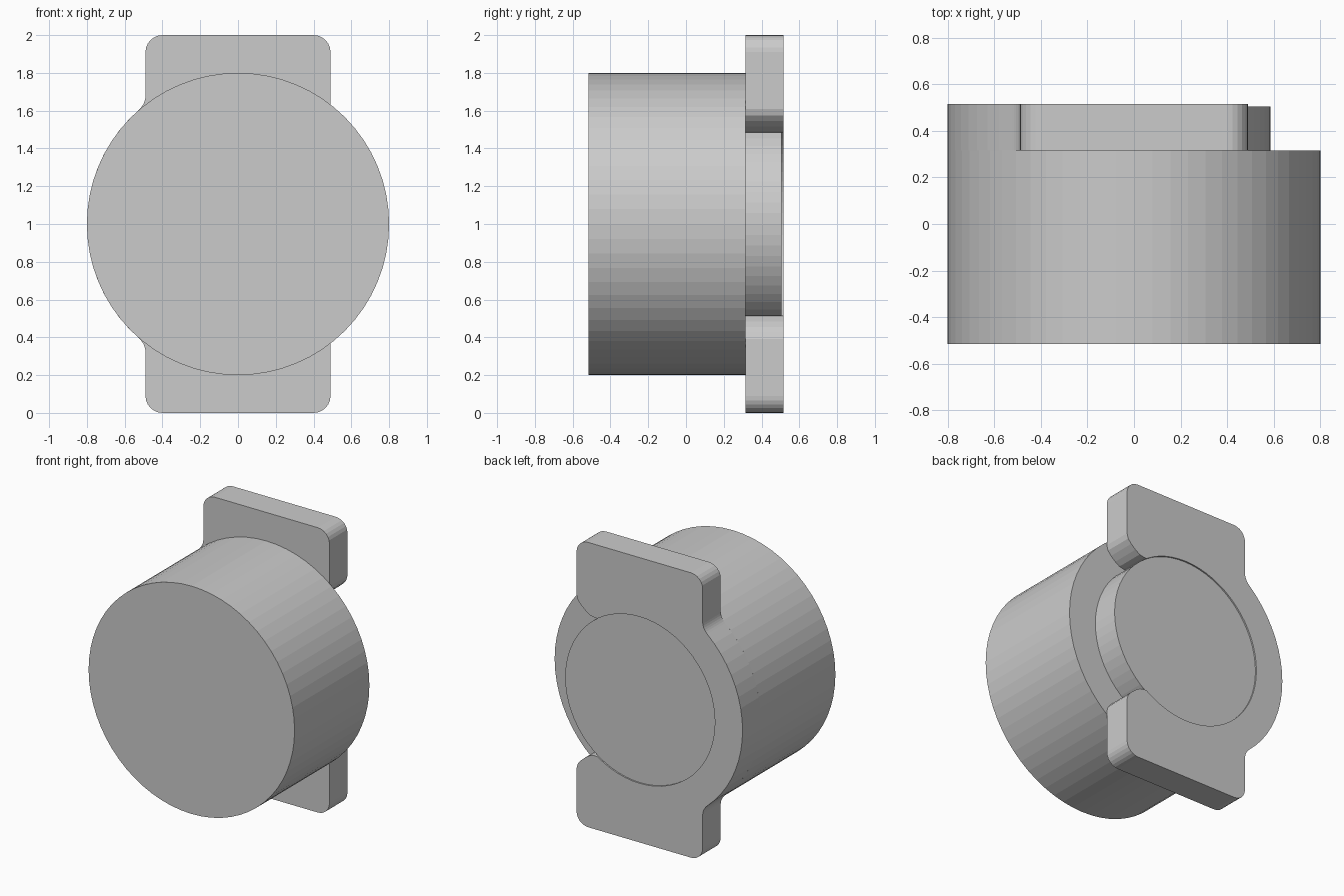
import bpy, bmesh
from math import cos, sin, radians, degrees, atan2

if "Cube" in bpy.data.objects:
    bpy.data.objects.remove(bpy.data.objects["Cube"])

CZ = 1.0                                  # height of the common axis
Y_FRONT, Y_SEAT, Y_DISC, Y_BACK = -0.515, 0.315, 0.505, 0.515
R_BODY, R_DISC = 0.8, 0.585


def arc(cx, cz, r, a0, a1, n):
    """Points along an arc in the x-z plane, angles in degrees."""
    angles = [radians(a0 + (a1 - a0) * i / n) for i in range(n + 1)]
    return [(cx + r * cos(a), cz + r * sin(a)) for a in angles]


def extrude_profile(name, points, y0, y1):
    """Solid made by sweeping an x-z outline from y0 to y1."""
    bm = bmesh.new()
    face = bm.faces.new([bm.verts.new((x, y0, z + CZ)) for x, z in points])
    out = bmesh.ops.extrude_face_region(bm, geom=[face], use_keep_orig=True)
    for v in out["geom"]:
        if isinstance(v, bmesh.types.BMVert):
            v.co.y = y1
    bmesh.ops.recalc_face_normals(bm, faces=bm.faces[:])
    mesh = bpy.data.meshes.new(name)
    bm.to_mesh(mesh)
    bm.free()
    obj = bpy.data.objects.new(name, mesh)
    bpy.context.collection.objects.link(obj)
    return obj


# Round body and the raised disc at its back
extrude_profile("body", arc(0, 0, R_BODY, 0, 360, 64)[:-1], Y_FRONT, Y_SEAT)
extrude_profile("back_disc", arc(0, 0, R_DISC, 0, 360, 64)[:-1], Y_SEAT, Y_DISC)

# Upper half of the C-shaped mounting plate, open towards +x
fillet_x, fillet_z = -0.59, 0.68
blend = degrees(atan2(fillet_z, fillet_x))
tip = [(0.49, 0.61), (0.48, 0.575), (0.455, 0.545), (0.42, 0.515),
       (0.385, 0.493), (0.35, 0.485)]
tip_angle = degrees(atan2(0.485, 0.327))
half = arc(0, 0, R_BODY, 180, blend, 9)                          # outer rim
half += arc(fillet_x, fillet_z, 0.1, blend - 180, 0, 6)[1:]      # rim to tab
half += arc(-0.40, 0.91, 0.09, 180, 90, 6)                       # tab corners
half += arc(0.40, 0.91, 0.09, 90, 0, 6)
half += tip                                                      # rounded tip
half += arc(0, 0, R_DISC, tip_angle, 180, 22)                    # inner rim

# Mirror it downwards and close the outline
lower = [(x, -z) for x, z in reversed(half[1:-1])]
extrude_profile("mounting_plate", half + lower, Y_SEAT, Y_BACK)
